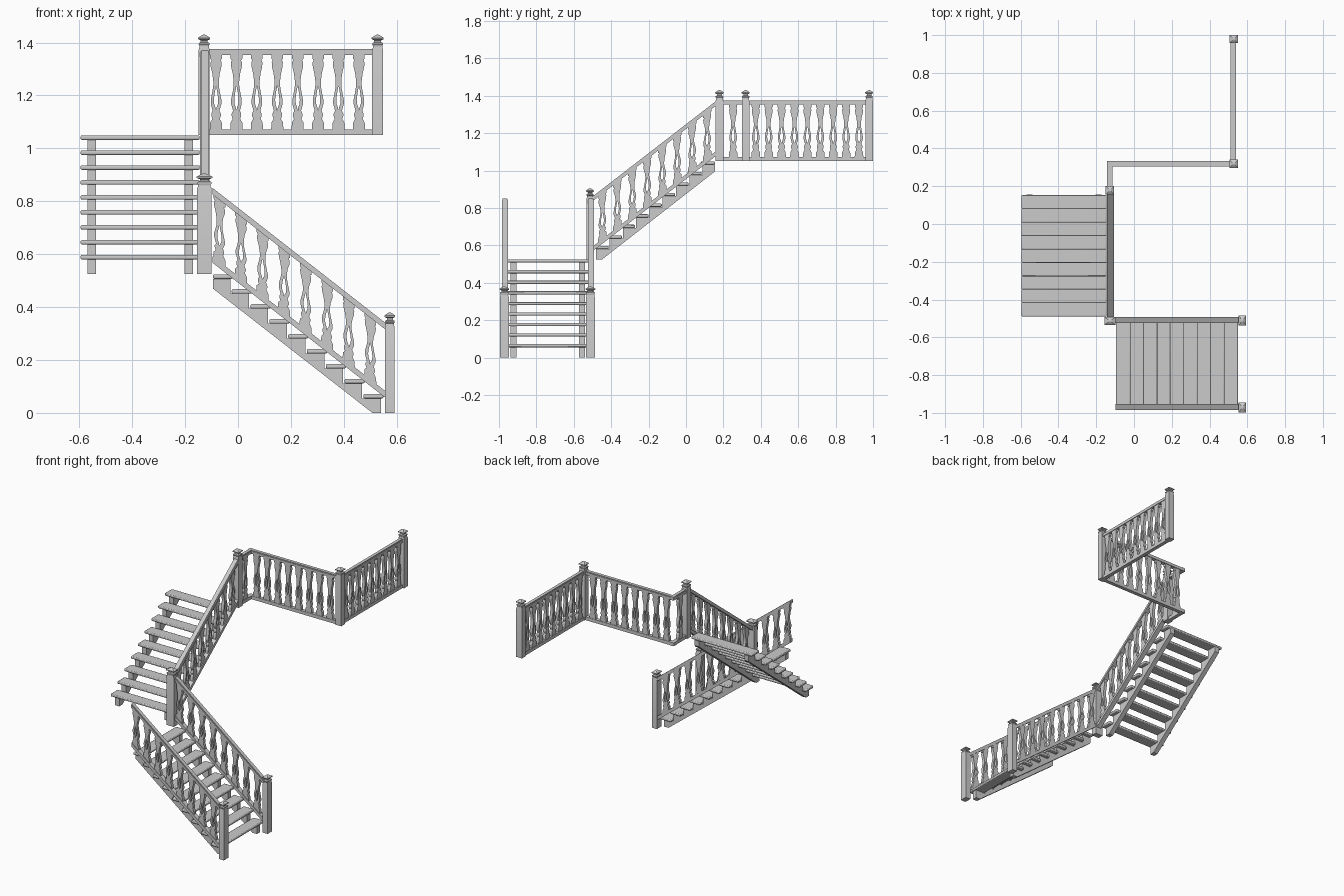
import bpy, bmesh
from mathutils import Vector

if "Cube" in bpy.data.objects:
    bpy.data.objects.remove(bpy.data.objects["Cube"])

RISE, PITCH, DEPTH = 0.0565, 0.0711, 0.076


def finish(name, bm, bevel=0.0):
    bmesh.ops.recalc_face_normals(bm, faces=bm.faces)
    me = bpy.data.meshes.new(name)
    bm.to_mesh(me)
    bm.free()
    ob = bpy.data.objects.new(name, me)
    bpy.context.collection.objects.link(ob)
    if bevel:
        m = ob.modifiers.new("edge", 'BEVEL')
        m.width, m.segments, m.limit_method = bevel, 2, 'ANGLE'
    bpy.ops.object.select_all(action='DESELECT')
    ob.select_set(True)
    bpy.context.view_layer.objects.active = ob
    bpy.ops.object.shade_smooth_by_angle()
    return ob


def frame(p0, p1, z0, z1):
    """Map (along, up, across) to world, sheared vertically with the slope."""
    a, b = Vector(p0), Vector(p1)
    length = (b - a).length
    d = (b - a) / length
    k = (z1 - z0) / length
    return length, lambda u, w, t: Vector((a.x + d.x*u - d.y*t, a.y + d.y*u + d.x*t, z0 + k*u + w))


def prism(bm, pts, t0, t1, f):
    A = [bm.verts.new(f(u, w, t0)) for u, w in pts]
    B = [bm.verts.new(f(u, w, t1)) for u, w in pts]
    bm.faces.new(A)
    bm.faces.new(B[::-1])
    for i in range(len(pts)):
        j = (i + 1) % len(pts)
        bm.faces.new((A[i], B[i], B[j], A[j]))


# Baluster outline: height fraction, outer half width, half width of the pierced opening
BAL = [(0, .023, 0), (.09, .022, 0), (.14, .014, 0), (.18, .018, 0), (.21, .018, 0), (.25, .013, 0),
       (.29, .016, .002), (.34, .020, .007), (.40, .020, .008), (.47, .016, .006), (.55, .012, .002),
       (.59, .0105, 0), (.65, .0105, 0), (.75, .014, 0), (.84, .020, 0), (.90, .021, 0),
       (.93, .017, 0), (.95, .022, 0), (1, .022, 0)]


def baluster(bm, uc, w0, w1, th, f):
    cache = {}

    def v(u, w, t):
        k = (round(u, 6), round(w, 6), t)
        if k not in cache:
            cache[k] = bm.verts.new(f(uc + u, w, t))
        return cache[k]

    for (a, o0, i0), (b, o1, i1) in zip(BAL, BAL[1:]):
        y0, y1 = w0 + (w1 - w0)*a, w0 + (w1 - w0)*b
        for s in (-1, 1):
            for t in (-th, th):
                q = [v(s*o0, y0, t), v(s*o1, y1, t), v(s*i1 + 0., y1, t), v(s*i0 + 0., y0, t)]
                bm.faces.new(q)
            bm.faces.new((v(s*o0, y0, -th), v(s*o0, y0, th), v(s*o1, y1, th), v(s*o1, y1, -th)))
            if i0 or i1:
                bm.faces.new((v(s*i0, y0, -th), v(s*i0, y0, th), v(s*i1, y1, th), v(s*i1, y1, -th)))


def railing(name, p0, p1, z0, z1, h, n, first, last, rail=0.025, th=0.016):
    L, f = frame(p0, p1, z0, z1)
    bm = bmesh.new()
    # bottom rail, and handrail with chamfered top
    prism(bm, [(0, 0), (L, 0), (L, rail), (0, rail)], -th*.9, th*.9, f)
    prism(bm, [(0, h - rail), (L, h - rail), (L, h - .006), (0, h - .006)], -th, th, f)
    prism(bm, [(0, h - .006), (L, h - .006), (L, h), (0, h)], -th*.75, th*.75, f)
    finish(name + "_rails", bm)
    bm = bmesh.new()
    for i in range(n):
        u = first + (last - first)*i/max(n - 1, 1)
        baluster(bm, u, rail, h - rail, .010, f)
    finish(name + "_balusters", bm)


def newel(name, x, y, z, sx, sy):
    # square post lofted through scaled sections up to a pyramid cap
    prof = [(0, 1), (.322, 1), (.332, .86), (.338, .86), (.343, 1), (.348, .95), (.352, .62),
            (.358, .62), (.363, 1.08), (.368, 1.08), (.377, .45), (.380, .12)]
    bm = bmesh.new()
    rings = [[bm.verts.new((x + cx*sx/2*s, y + cy*sy/2*s, z + h))
              for cx, cy in ((-1, -1), (1, -1), (1, 1), (-1, 1))] for h, s in prof]
    bm.faces.new(rings[0])
    bm.faces.new(rings[-1])
    for a, b in zip(rings, rings[1:]):
        for i in range(4):
            j = (i + 1) % 4
            bm.faces.new((a[i], a[j], b[j], b[i]))
    finish(name, bm)


def flight(name, p0, p1, z, half):
    """Nine open-riser treads on two sawtooth stringers."""
    L, f = frame(p0, p1, z, z)
    bm = bmesh.new()
    for i in range(9):
        u, w = i*PITCH, .055 + i*RISE
        prism(bm, [(u, w), (u + DEPTH, w), (u + DEPTH, w + .017), (u, w + .017)], -half, half, f)
    finish(name + "_treads", bm, .005)
    saw = []
    for i in range(9):
        w = .055 + i*RISE
        saw += [(i*PITCH + .010, w), (min((i + 1)*PITCH + .010, L), w)]
    pts = [(.042, 0), (.010, 0)] + saw + [(saw[-1][0], .47)]
    bm = bmesh.new()
    for c in (-1, 1):
        m = c*(half - .042)
        prism(bm, pts, m - .016, m + .016, f)
    finish(name + "_stringers", bm)


# Stair flights
flight("lower_flight", (.55, -.74), (-.095, -.74), 0, .225)
flight("upper_flight", (-.37, -.49), (-.37, .155), .525, .225)

# Sloping railings
for nm, y in (("lower_front", -.968), ("lower_back", -.508)):
    railing(nm + "_railing", (.56, y), (-.097, y), .055, .568, .283, 8, .06, .63)
railing("upper_railing", (-.125, -.497), (-.125, .16), .57, 1.078, .293, 8, .05, .61, th=.018)

# Level landing railings
railing("landing_short_railing", (-.129, .19), (-.129, .333), 1.05, 1.05, .325, 1, .062, .062, .022, .014)
railing("landing_long_railing", (-.143, .319), (.515, .319), 1.05, 1.05, .325, 8, .060, .600, .022, .014)
railing("landing_end_railing", (.526, .33), (.526, .965), 1.05, 1.05, .325, 9, .043, .595, .022, .014)

# Newel posts
newel("newel_front_bottom", .574, -.971, 0, .037, .048)
newel("newel_back_bottom", .574, -.511, 0, .037, .048)
newel("newel_middle", -.127, -.513, .525, .055, .038)
newel("newel_top", -.128, .179, 1.05, .042, .042)
newel("newel_landing_corner", .528, .319, 1.05, .042, .040)
newel("newel_landing_end", .528, .979, 1.05, .042, .040)
